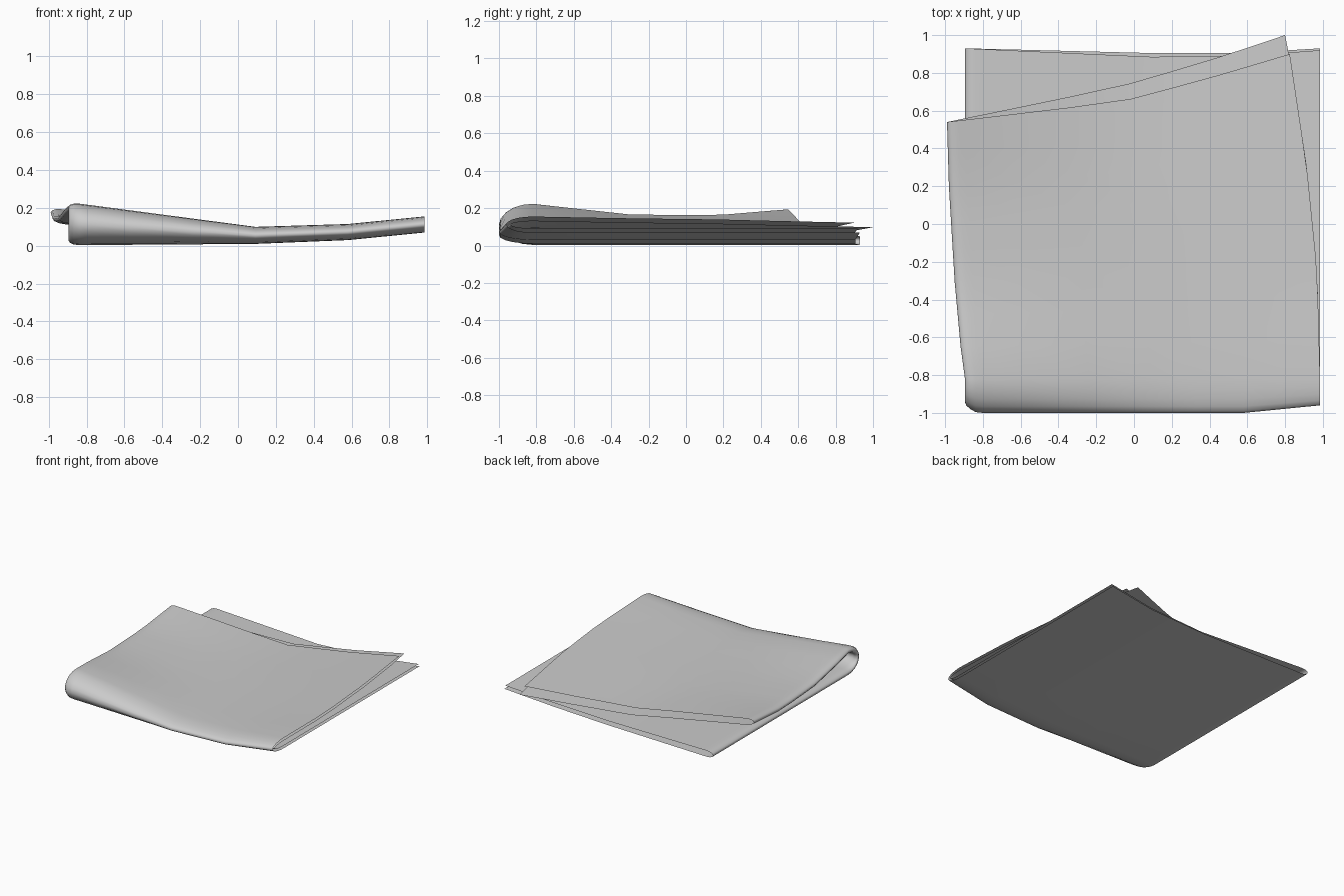
import bpy, bmesh, math

cube = bpy.data.objects.get("Cube")
if cube:
    bpy.data.objects.remove(cube)


def interp(points, x):
    """Piecewise linear lookup in a short list of (x, value) pairs."""
    if x <= points[0][0]:
        return points[0][1]
    for (x0, v0), (x1, v1) in zip(points, points[1:]):
        if x <= x1:
            return v0 + (v1 - v0) * (x - x0) / (x1 - x0)
    return points[-1][1]


# Shape of the cloth; "a" runs across it from -1 (folded edge) to 1 (open edge)
STATIONS = (-1, 0.05, 0.57, 1)
FOLD_Y, FOLD_DEPTH = -0.82, 0.18
GAP = [(-1, 0.05), (0.05, 0.022), (1, 0.022)]
UNDERSIDE = list(zip(STATIONS, (0.003, 0.01, 0.03, 0.07)))
TOPSIDE = [(-0.82, (0.23, 0.1, 0.115, 0.155)),
           (-0.3, (0.17, 0.095, 0.11, 0.145)),
           (0.15, (0.165, 0.09, 0.105, 0.14)),
           (0.54, (0.2, 0.08, 0.1, 0.13)),
           (1.0, (0.2, 0.075, 0.095, 0.12))]
LEFT_EDGE = [(-0.9, -0.895), (-0.3, -0.95), (0.2, -0.98), (0.54, -0.99)]
RIGHT_EDGE = [(-0.8, 0.985), (-0.25, 0.97), (0.3, 0.915), (0.9, 0.825), (1, 0.8)]
TOP_OUTER_END = [(-1, 0.54), (0, 0.65), (0.5, 0.77), (1, 0.9)]
TOP_INNER_END = [(-1, 0.54), (0, 0.73), (0.5, 0.86), (1, 1.0)]
LOW_OUTER_END = [(-1, 0.93), (0.05, 0.905), (0.57, 0.905), (1, 0.93)]
LOW_INNER_END = [(-1, 0.93), (0.05, 0.885), (0.57, 0.89), (1, 0.92)]


def top_height(a, y):
    return interp([(row, interp(list(zip(STATIONS, zs)), a)) for row, zs in TOPSIDE], y)


def back_end(a, d, outer, inner):
    k = (1 + d) / 2
    return interp(outer, a) * k + interp(inner, a) * (1 - k)


def cloth_point(a, d, part, t):
    """Point on the cloth: d is 1 on the outer layer and -1 on the inner one."""
    inset = interp(GAP, a) * (1 - d) / 2
    low = interp(UNDERSIDE, a) + inset
    left, right = -0.895, 0.985
    if part == "bottom":
        y = FOLD_Y + t * (back_end(a, d, LOW_OUTER_END, LOW_INNER_END) - FOLD_Y)
        z = low
    elif part == "fold":
        high = top_height(a, FOLD_Y) - inset
        depth = FOLD_DEPTH - inset - 0.04 * max(0, (a - 0.57) / 0.43)
        depth -= 0.03 * max(0, (-0.93 - a) / 0.07)
        y = FOLD_Y - depth * math.cos(t)
        z = (high + low) / 2 + (high - low) / 2 * math.sin(t)
    else:
        y = FOLD_Y + t * (back_end(a, d, TOP_OUTER_END, TOP_INNER_END) - FOLD_Y)
        z = top_height(a, y) - inset
        left, right = interp(LEFT_EDGE, y), interp(RIGHT_EDGE, y)
    return (left + (right - left) * (a + 1) / 2, y, z)


# Across: outer layer, rounded side fold, inner layer
flat = [1, 0.78, 0.57, 0.3, 0.05, -0.3, -0.65, -0.9]
across = [(a, 1) for a in flat]
across += [(-0.94 - 0.06 * math.sin(p), math.cos(p))
           for p in (math.pi * i / 6 for i in range(7))]
across += [(a, -1) for a in reversed(flat)]

# Along: lower half, front fold, upper half
along = [("bottom", i / 6) for i in range(6, 0, -1)]
along += [("fold", math.pi * (i / 10 - 0.5)) for i in range(11)]
along += [("top", i / 8) for i in range(1, 9)]

# Folded cloth sheet
bm = bmesh.new()
grid = [[bm.verts.new(cloth_point(a, d, part, t)) for a, d in across]
        for part, t in along]
for r0, r1 in zip(grid, grid[1:]):
    for i in range(len(across) - 1):
        bm.faces.new((r0[i], r0[i + 1], r1[i + 1], r1[i]))
bm.normal_update()
# The outer layer's underside must face down
bm.faces.ensure_lookup_table()
if bm.faces[0].normal.z > 0:
    bmesh.ops.reverse_faces(bm, faces=bm.faces[:])
mesh = bpy.data.meshes.new("folded_cloth")
bm.to_mesh(mesh)
bm.free()
cloth = bpy.data.objects.new("folded_cloth", mesh)
bpy.context.collection.objects.link(cloth)
for poly in mesh.polygons:
    poly.use_smooth = True

# Plain fabric colour
grey = bpy.data.materials.new("light_grey_fabric")
grey.use_nodes = True
colour = (0.6, 0.6, 0.6, 1)
grey.diffuse_color = colour
grey.node_tree.nodes["Principled BSDF"].inputs["Base Color"].default_value = colour
mesh.materials.append(grey)
